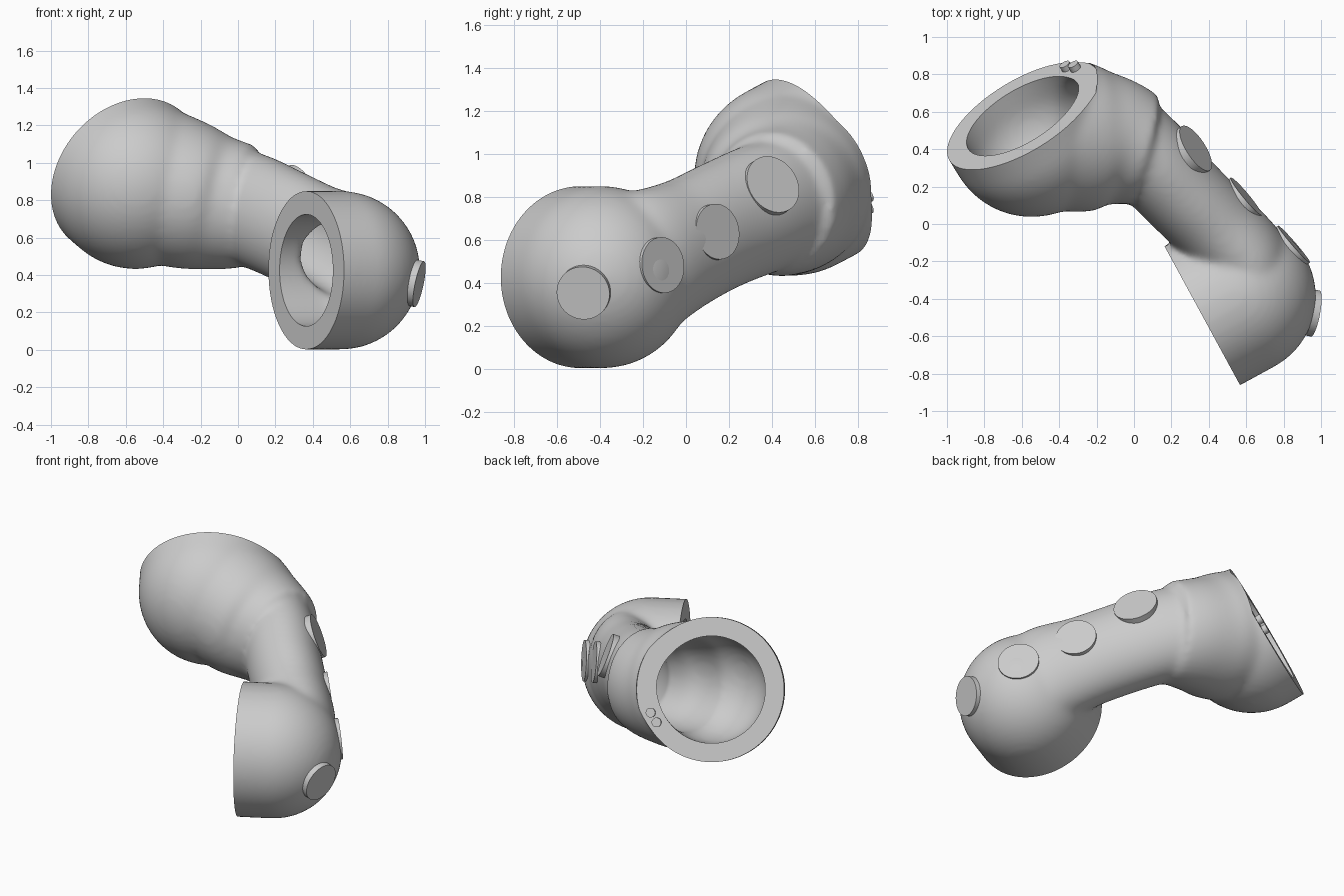
import bpy, bmesh, math
from mathutils import Vector, Matrix

if "Cube" in bpy.data.objects:
    bpy.data.objects.remove(bpy.data.objects["Cube"], do_unlink=True)

grey = bpy.data.materials.new("plain grey")
grey.use_nodes = True
grey.diffuse_color = (0.6, 0.6, 0.6, 1)
grey.node_tree.nodes["Principled BSDF"].inputs["Base Color"].default_value = (0.6, 0.6, 0.6, 1)

# Open ends: rim centre, outward direction, outer radius, hole radius, depth of the round back
LOWER = (Vector((0.365, -0.49, 0.425)), Vector((-0.879, -0.478, 0)).normalized(), 0.424, 0.3, 0.21)
UPPER = (Vector((-0.6, 0.577, 0.932)), Vector((-0.475, 0.775, 0.417)).normalized(), 0.455, 0.337, 0.11)

# Sections: centre x, y, z, half width, half height
ARM = [
    (0.56, -0.34, 0.44, 0.28, 0.35),
    (0.59, -0.19, 0.495, 0.24, 0.34),
    (0.42, 0.0, 0.585, 0.232, 0.305),
    (0.25, 0.17, 0.67, 0.235, 0.3),
    (0.08, 0.35, 0.745, 0.24, 0.305),
    (-0.07, 0.5, 0.79, 0.235, 0.3),
]
SLEEVE = [
    (0.05, 0.395, 0.765, 0.3, 0.33),
    (-0.1, 0.437, 0.785, 0.348, 0.36),
    (-0.25, 0.455, 0.82, 0.395, 0.395),
    (-0.45, 0.49, 0.885, 0.41, 0.415),
]
SIDES = 64


def aim(centre, normal):
    return Matrix.Translation(centre) @ normal.to_track_quat("Z", "Y").to_matrix().to_4x4()


def ring(bm, centre, side, up, width, height):
    angles = [math.tau * k / SIDES for k in range(SIDES)]
    return [bm.verts.new(centre + side * width * math.cos(a) + up * height * math.sin(a)) for a in angles]


def skin(bm, rings):
    for r, s in zip(rings, rings[1:]):
        for k in range(SIDES):
            n = (k + 1) % SIDES
            bm.faces.new((r[k], r[n], s[n], s[k]))
    bm.faces.new(rings[0][::-1])
    bm.faces.new(rings[-1])


def add_cylinder(bm, start, end, radius):
    bmesh.ops.create_cone(bm, cap_ends=True, segments=96, radius1=radius, radius2=radius,
                          depth=(end - start).length, matrix=aim((start + end) / 2, (end - start).normalized()))


def new_object(name, bm):
    mesh = bpy.data.meshes.new(name)
    bm.to_mesh(mesh)
    bm.free()
    mesh.materials.append(grey)
    obj = bpy.data.objects.new(name, mesh)
    bpy.context.collection.objects.link(obj)
    return obj


def apply(obj, kind, **settings):
    mod = obj.modifiers.new(kind.lower(), kind)
    for key, value in settings.items():
        setattr(mod, key, value)
    bpy.context.view_layer.objects.active = obj
    bpy.ops.object.modifier_apply(modifier=mod.name)


def smooth_path(points, steps=6):
    pts = [Vector(p) for p in points]
    pts = [2 * pts[0] - pts[1]] + pts + [2 * pts[-1] - pts[-2]]
    out = []
    for a, b, c, d in zip(pts, pts[1:], pts[2:], pts[3:]):
        for i in range(steps):
            t = i / steps
            out.append(0.5 * (2 * b + (c - a) * t + (2 * a - 5 * b + 4 * c - d) * t**2
                              + (3 * b - a - 3 * c + d) * t**3))
    return out + [pts[-2]]


def add_loft(bm, sections, scale):
    path = smooth_path(sections)
    rings = []
    for i, p in enumerate(path):
        ahead = Vector(path[min(i + 1, len(path) - 1)][:3])
        behind = Vector(path[max(i - 1, 0)][:3])
        along = (ahead - behind).normalized()
        side = along.cross(Vector((0, 0, 1))).normalized()
        rings.append(ring(bm, Vector(p[:3]), side, side.cross(along), scale * p[3], scale * p[4]))
    skin(bm, rings)


def add_cup(bm, centre, out, radius, depth, extra):
    # Half sphere at the back, straight wall up to and past the rim
    side = out.orthogonal().normalized()
    up = out.cross(side)
    back = centre - out * depth
    rings = []
    for i in range(1, 25):
        a = math.radians(90 * i / 24)
        r = radius * math.sin(a)
        rings.append(ring(bm, back - out * radius * math.cos(a), side, up, r, r))
    rings.append(ring(bm, centre + out * extra, side, up, radius, radius))
    skin(bm, rings)


def tube_solid(name, hollow, extra):
    # Two round-backed cups joined by the bent arm, fused into one skin
    bm = bmesh.new()
    for centre, out, outer, inner, depth in (LOWER, UPPER):
        add_cup(bm, centre, out, inner if hollow else outer, depth, extra)
    for sections in (ARM, SLEEVE):
        add_loft(bm, sections, 0.72 if hollow else 1)
    bmesh.ops.recalc_face_normals(bm, faces=bm.faces)
    obj = new_object(name, bm)
    apply(obj, "REMESH", mode="VOXEL", voxel_size=0.018)
    apply(obj, "SMOOTH", factor=0.5, iterations=20)
    return obj


# Hollow bent tube with flat rims
body = tube_solid("tube_body", False, 0.08)
cutters = [tube_solid("cavity_cutter", True, 0.14)]
for centre, out, outer, inner, depth in (LOWER, UPPER):
    bm = bmesh.new()
    add_cylinder(bm, centre, centre + out * 0.3, outer + 0.015)
    cutters.append(new_object("rim_cutter", bm))
for cutter in cutters:
    cutter.hide_render = True
    apply(body, "BOOLEAN", object=cutter, operation="DIFFERENCE", solver="EXACT")
    bpy.data.objects.remove(cutter, do_unlink=True)


def disc(name, centre, normal, radius, thickness):
    n = Vector(normal).normalized()
    c = Vector(centre)
    bm = bmesh.new()
    add_cylinder(bm, c - n * thickness / 2, c + n * thickness / 2, radius)
    return new_object(name, bm)


# Round pads along the outer side
parts = [body]
PADS = [
    ((0.95, -0.475, 0.355), (0.95, -0.18, -0.2), 0.125),
    ((0.84, -0.12, 0.48), (0.75, 0.65, 0.08), 0.13),
    ((0.585, 0.135, 0.635), (0.76, 0.63, 0.12), 0.13),
    ((0.315, 0.395, 0.85), (0.78, 0.5, 0.36), 0.14),
]
for i, (centre, normal, radius) in enumerate(PADS):
    parts.append(disc(f"side_pad_{i + 1}", centre, normal, radius, 0.04))

# Two small pegs on the upper rim
for i, centre in enumerate([(-0.315, 0.835, 0.795), (-0.36, 0.835, 0.74)]):
    parts.append(disc(f"rim_peg_{i + 1}", centre, UPPER[1], 0.03, 0.05))

bpy.ops.object.select_all(action="DESELECT")
for obj in parts:
    obj.select_set(True)
bpy.context.view_layer.objects.active = body
bpy.ops.object.shade_smooth_by_angle(angle=math.radians(35))
